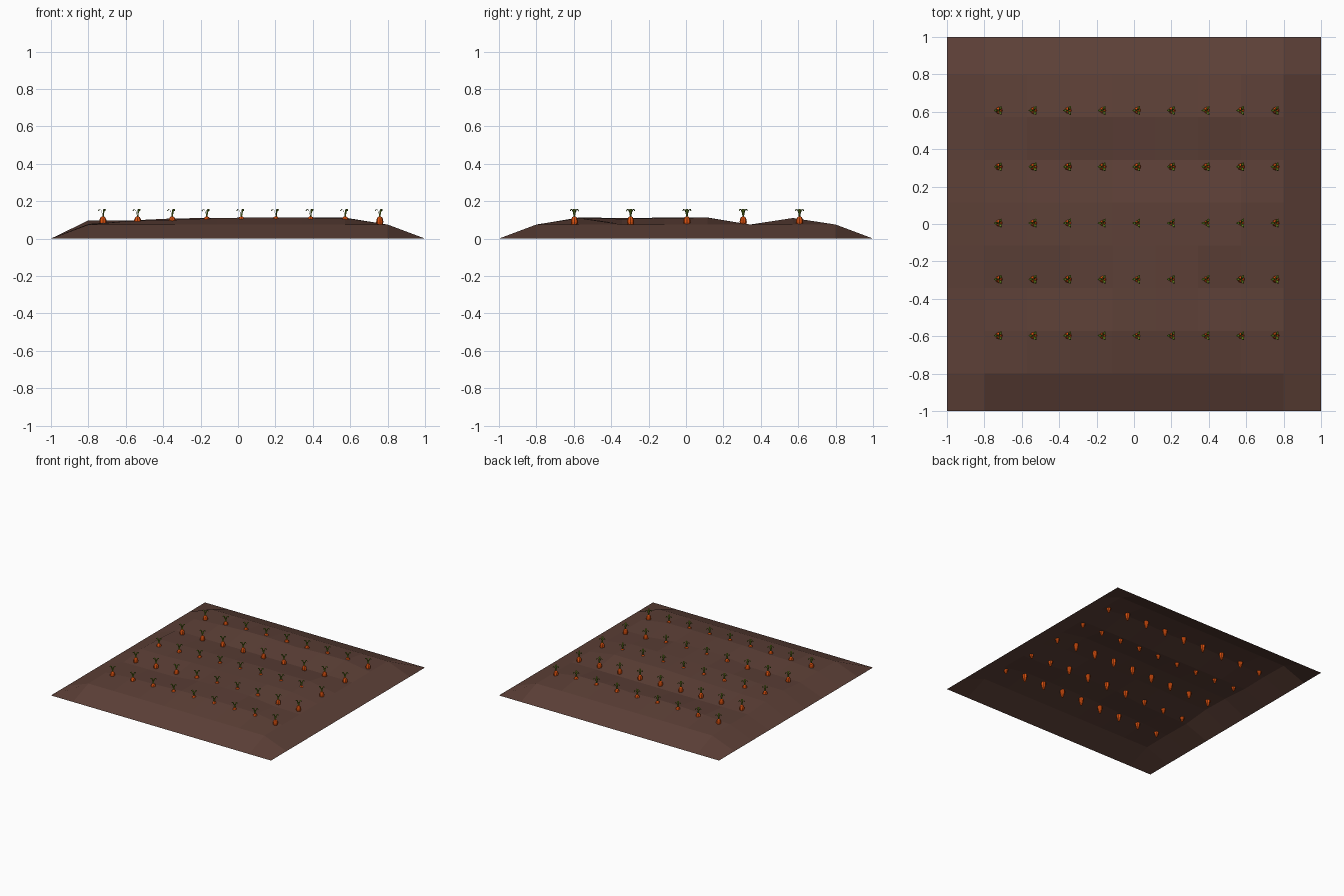
import bpy, bmesh
from math import sin, cos, pi, radians

if "Cube" in bpy.data.objects:
    bpy.data.objects.remove(bpy.data.objects["Cube"])


def material(name, rgb):
    m = bpy.data.materials.new(name)
    m.diffuse_color = (*rgb, 1)
    m.use_nodes = True
    m.node_tree.nodes["Principled BSDF"].inputs["Base Color"].default_value = m.diffuse_color
    return m


SOIL = material("soil_brown", (0.109, 0.051, 0.038))
ORANGE = material("carrot_orange", (0.79, 0.09, 0.005))
GREEN = material("leaf_green", (0.13, 0.22, 0.012))


def to_mesh(name, bm, *mats):
    me = bpy.data.meshes.new(name)
    bm.to_mesh(me)
    bm.free()
    for m in mats:
        me.materials.append(m)
    return me


def add_object(name, me, loc=(0, 0, 0)):
    ob = bpy.data.objects.new(name, me)
    ob.location = loc
    bpy.context.collection.objects.link(ob)
    return ob


# Soil bed: open uneven sheet, rim on the ground (heights in mm, front to back)
heights = [
    [75, 75, 75, 75, 75, 75, 75, 75],
    [78, 95, 100, 110, 113, 112, 110, 75],
    [75, 77, 80, 105, 110, 105, 80, 75],
    [97, 97, 108, 110, 112, 112, 110, 75],
    [92, 97, 102, 106, 113, 110, 112, 75],
    [75, 75, 75, 75, 75, 75, 75, 75],
    [80, 97, 108, 110, 100, 110, 110, 75],
    [75, 75, 75, 75, 75, 75, 75, 75],
]
ticks = [-1] + [-0.8 + 1.6 * i / 7 for i in range(8)] + [1]
bm = bmesh.new()
grid = []
for j, y in enumerate(ticks):
    row = []
    for i, x in enumerate(ticks):
        rim = i in (0, 9) or j in (0, 9)
        row.append(bm.verts.new((x, y, 0 if rim else heights[j - 1][i - 1] / 1000)))
    grid.append(row)
for j in range(9):
    for i in range(9):
        bm.faces.new((grid[j][i], grid[j][i + 1], grid[j + 1][i + 1], grid[j + 1][i]))
add_object("soil_bed", to_mesh("soil_bed", bm, SOIL))

# Carrot root: eight-sided lathe
bm = bmesh.new()
N = 8
profile = [(0.006, 0.045), (0.014, 0.065), (0.019, 0.088), (0.018, 0.102), (0.012, 0.114), (0.006, 0.118)]
rings = [[bm.verts.new((r * cos(2 * pi * k / N), r * sin(2 * pi * k / N), z)) for k in range(N)]
         for r, z in profile]
for a, b in zip(rings, rings[1:]):
    for k in range(N):
        bm.faces.new((a[k], a[(k + 1) % N], b[(k + 1) % N], b[k]))
bm.faces.new(rings[0][::-1])
bm.faces.new(rings[-1])

# Three arching leaves, each a thin three-sided tube: radius, height, half width
path = [(0.002, 0.114, 0.003), (0.006, 0.138, 0.004), (0.012, 0.154, 0.007),
        (0.020, 0.158, 0.006), (0.027, 0.149, 0.001)]
for deg in (60, 180, 300):
    c, s = cos(radians(deg)), sin(radians(deg))
    prev = None
    for r, z, w in path:
        sect = [bm.verts.new((c * u - s * v, s * u + c * v, h))
                for u, v, h in ((r, -w, z), (r, w, z), (r - 0.003, 0, z - 0.003))]
        if prev:
            for k in range(3):
                f = bm.faces.new((prev[k], prev[(k + 1) % 3], sect[(k + 1) % 3], sect[k]))
                f.material_index = 1
        prev = sect
    bm.faces.new(prev).material_index = 1
bmesh.ops.recalc_face_normals(bm, faces=bm.faces)
carrot = to_mesh("carrot", bm, ORANGE, GREEN)

# Five rows of nine carrots
for j in range(5):
    for i in range(9):
        add_object(f"carrot_{j + 1}_{i + 1}", carrot, (-0.722 + 0.185 * i, -0.597 + 0.301 * j, 0))
